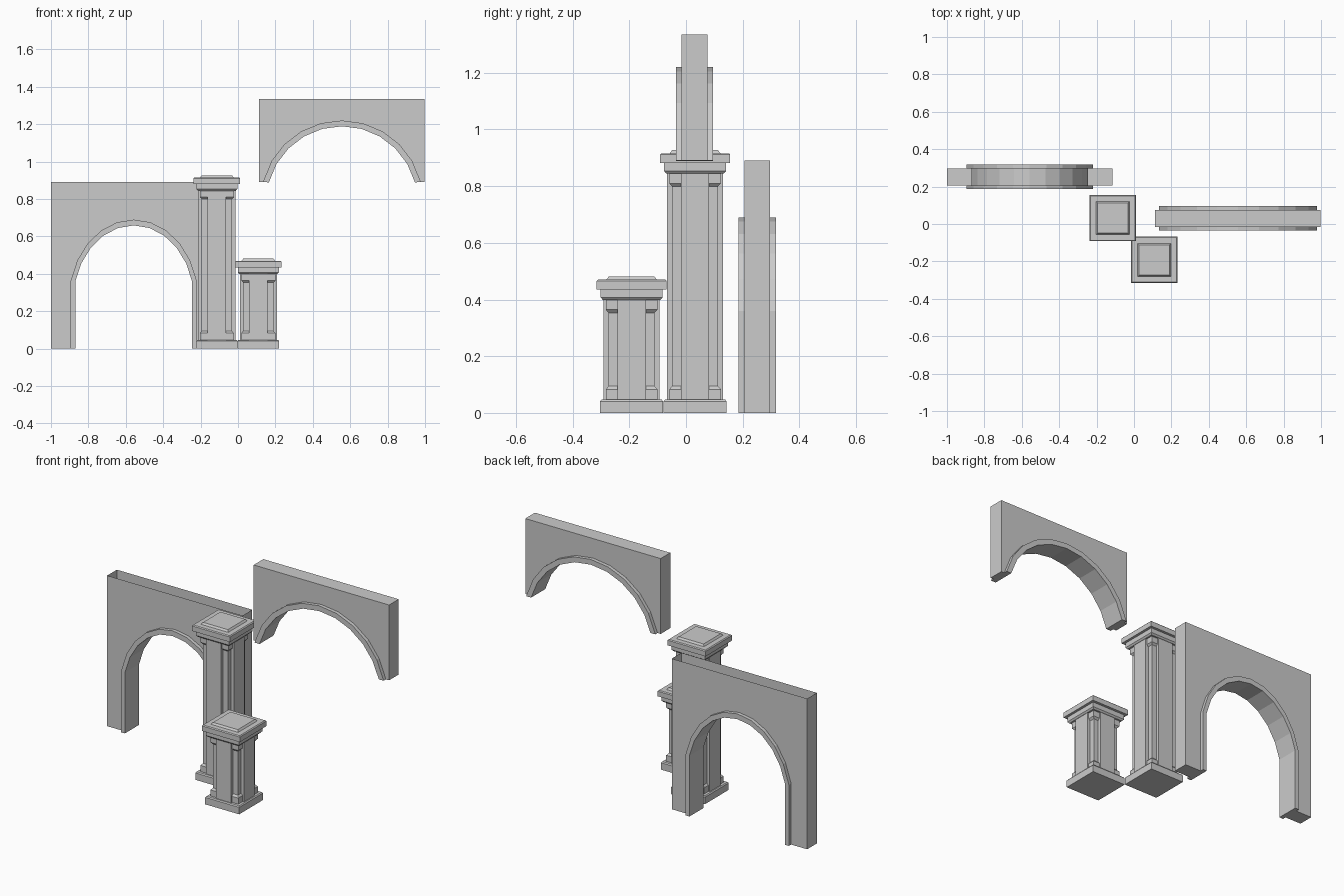
import bpy, bmesh
from math import sin, cos, asin, radians

if "Cube" in bpy.data.objects:
    bpy.data.objects.remove(bpy.data.objects["Cube"])


def finish(name, bm):
    bmesh.ops.recalc_face_normals(bm, faces=bm.faces)
    mesh = bpy.data.meshes.new(name)
    bm.to_mesh(mesh)
    bm.free()
    ob = bpy.data.objects.new(name, mesh)
    bpy.context.collection.objects.link(ob)
    return ob


def stack(bm, profile):
    """Loft square or rectangular rings given as (half_x, half_y, z)."""
    rings = [[bm.verts.new((sx * hx, sy * hy, z))
              for sx, sy in ((-1, -1), (1, -1), (1, 1), (-1, 1))]
             for hx, hy, z in profile]
    for a, b in zip(rings, rings[1:]):
        for i in range(4):
            j = (i + 1) % 4
            bm.faces.new((a[i], a[j], b[j], b[i]))
    bm.faces.new(rings[0][::-1])
    bm.faces.new(rings[-1])


def pillar(name, x, y, h):
    bm = bmesh.new()
    # plinth, recessed corner shaft with small blocks, then the stepped cap
    prof = [(.111, 0), (.111, .041), (.106, .047),
            (.091, .047), (.091, .083), (.081, .094),
            (.081, h - .128), (.091, h - .117), (.091, h - .083),
            (.101, h - .083), (.109, h - .074), (.109, h - .046),
            (.124, h - .046), (.124, h - .016), (.119, h - .011),
            (.089, h - .011), (.081, h)]
    stack(bm, [(r, r, z) for r, z in prof])
    # raised centre panels on the four sides
    for hx, hy in ((.05, .099), (.099, .05)):
        stack(bm, [(hx, hy, .045), (hx, hy, h - .08)])
    finish(name, bm).location = (x, y, 0)


def arch(name, x, y, spring, top, sx, leg=False, open_top=False):
    """Sweep the wall-and-trim section along the arch opening."""
    half, wall, trim = .4425, .045, .066
    r_in, r_out, drop = .404, .435, .105
    cz = spring - drop
    inner, outer, edge = [], [], []
    for i in range(11):
        a = radians(15 + 15 * i)
        inner.append((-sx * r_in * cos(a), cz + r_in * sin(a)))
        b = a
        if i in (0, 10):
            b = asin(drop / r_out) if i == 0 else radians(180) - asin(drop / r_out)
        outer.append((-sx * r_out * cos(b), cz + r_out * sin(b)))
        if i < 2 or i > 8:
            edge.append((half if i > 5 else -half, outer[-1][1]))
        elif i in (2, 8):
            edge.append((half if i > 5 else -half, top))
        else:
            edge.append((outer[-1][0], top))
    if leg:
        for path in (inner, outer, edge):
            path.insert(0, (path[0][0], 0))
            path.append((path[-1][0], 0))
    bm = bmesh.new()
    rings = []
    for p, q, w in zip(inner, outer, edge):
        section = [(w, -wall), (q, -wall), (q, -trim), (p, -trim),
                   (p, trim), (q, trim), (q, wall), (w, wall)]
        rings.append([bm.verts.new((c[0], d, c[1])) for c, d in section])
    for k, (a, b) in enumerate(zip(rings, rings[1:])):
        on_top = edge[k][1] == top and edge[k + 1][1] == top
        for i in range(8):
            if i == 7 and on_top and open_top:
                continue
            j = (i + 1) % 8
            bm.faces.new((a[i], a[j], b[j], b[i]))
    bm.faces.new(rings[0])
    bm.faces.new(rings[-1][::-1])
    finish(name, bm).location = (x, y, 0)


pillar("tall_pillar", -.113, .032, .927)
pillar("short_pillar", .109, -.192, .481)
# standing arch has legs and an open top; upper arch is a wide closed span
arch("standing_arch", -.5575, .252, .36, .89, .8, leg=True, open_top=True)
arch("upper_arch", .5555, .03, .89, 1.335, 1.0)
